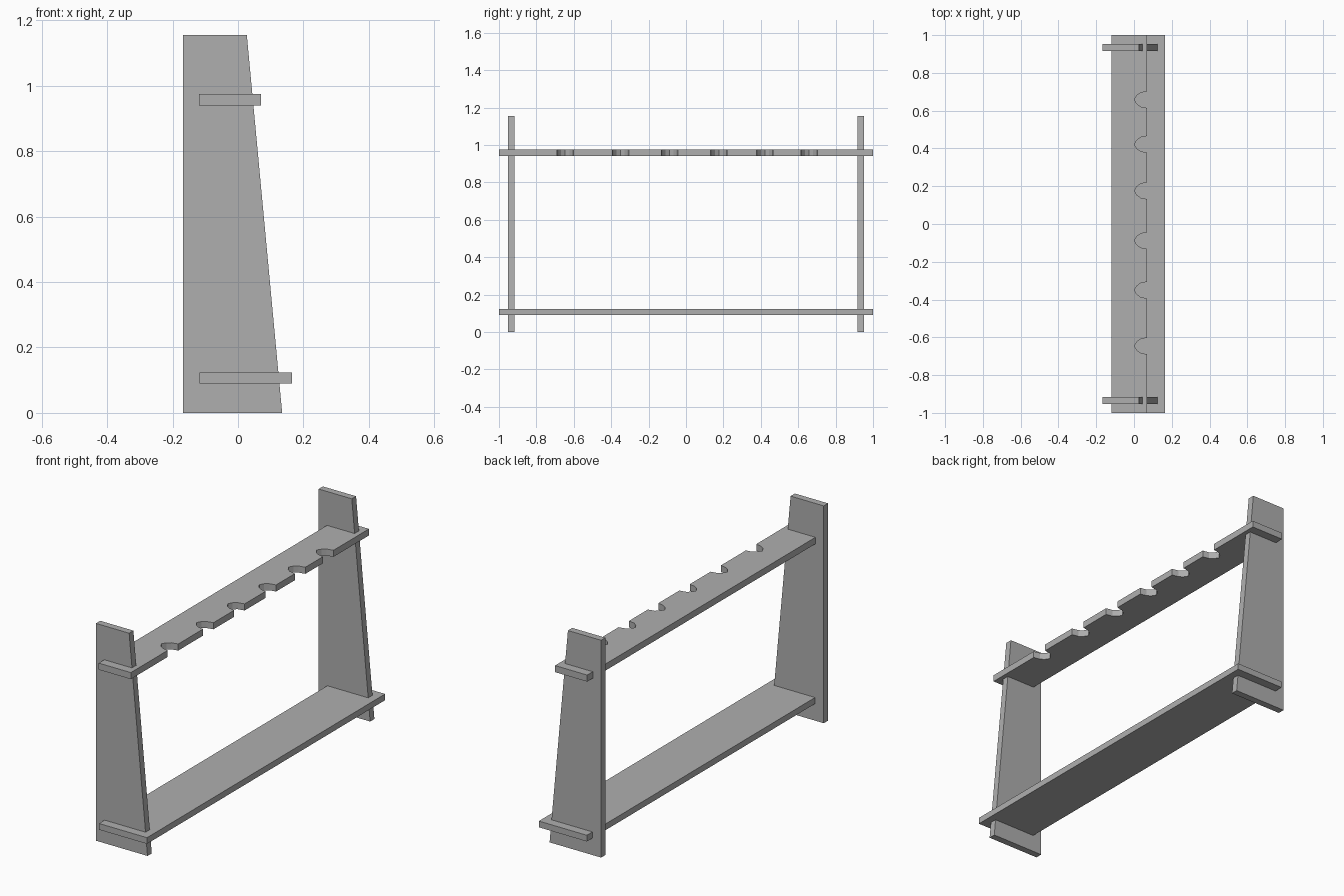
import bpy
import bmesh
from mathutils import Vector

cube = bpy.data.objects.get("Cube")
if cube:
    bpy.data.objects.remove(cube, do_unlink=True)

# One plain grey for the whole rack
grey = bpy.data.materials.new("plain_grey")
grey.use_nodes = True
colour = (0.43, 0.43, 0.43, 1)
grey.diffuse_color = colour
grey.node_tree.nodes["Principled BSDF"].inputs["Base Color"].default_value = colour


def board(name, outline, offset):
    """Extrude a flat 3D outline by offset into a solid board."""
    bm = bmesh.new()
    face = bm.faces.new([bm.verts.new(p) for p in outline])
    extruded = bmesh.ops.extrude_face_region(bm, geom=[face])
    moved = [g for g in extruded["geom"] if isinstance(g, bmesh.types.BMVert)]
    bmesh.ops.translate(bm, vec=Vector(offset), verts=moved)
    bmesh.ops.recalc_face_normals(bm, faces=bm.faces)
    mesh = bpy.data.meshes.new(name)
    bm.to_mesh(mesh)
    bm.free()
    mesh.materials.append(grey)
    obj = bpy.data.objects.new(name, mesh)
    bpy.context.collection.objects.link(obj)
    return obj


# Tapered end panels
panel = [(-0.168, 0), (0.135, 0), (0.027, 1.155), (-0.168, 1.155)]
for name, y in (("front_end_panel", -0.953), ("back_end_panel", 0.917)):
    board(name, [(x, y, z) for x, z in panel], (0, 0.036, 0))

# Plain lower shelf passing through both panels
lower = [(-0.117, -1), (0.165, -1), (0.165, 1), (-0.117, 1)]
board("lower_shelf", [(x, y, 0.09) for x, y in lower], (0, 0, 0.033))

# Upper shelf with a row of faceted notches along its open edge
notch = [(0.07, -0.044), (0.035, -0.037), (0.015, -0.022), (0.002, 0),
         (0.015, 0.022), (0.035, 0.037), (0.07, 0.044)]
upper = [(-0.119, -1), (0.07, -1)]
for centre in (-0.646, -0.35, -0.088, 0.176, 0.422, 0.658):
    upper += [(x, centre + y) for x, y in notch]
upper += [(0.07, 1), (-0.119, 1)]
board("notched_upper_shelf", [(x, y, 0.94) for x, y in upper], (0, 0, 0.035))
